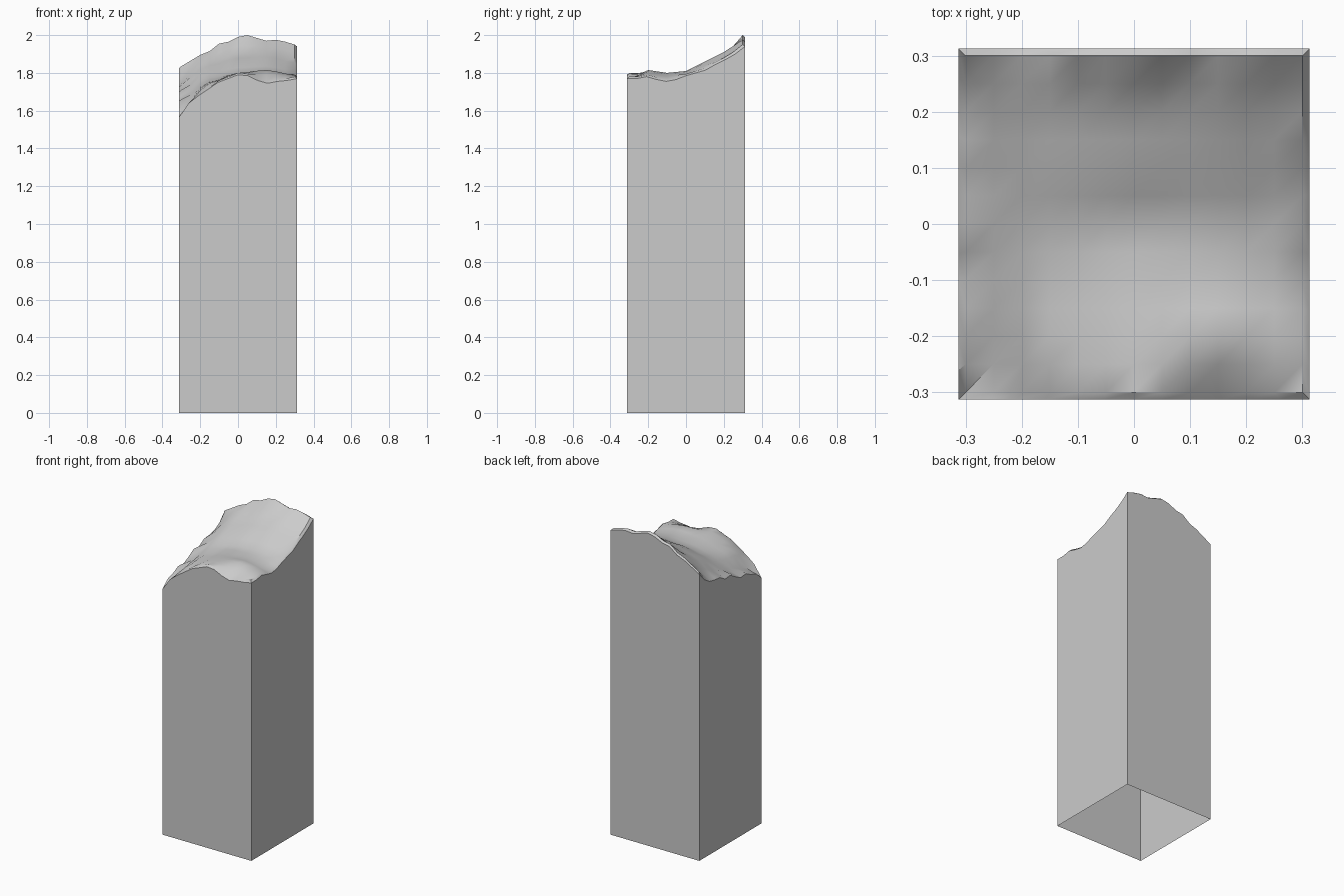
import bpy, bmesh, math

if "Cube" in bpy.data.objects:
    bpy.data.objects.remove(bpy.data.objects["Cube"])

# Broken rims, sampled every 0.05 from -0.3 to 0.3
FRONT = [1.575, 1.65, 1.69, 1.725, 1.76, 1.78, 1.80, 1.795, 1.77, 1.755, 1.765, 1.77, 1.78]
BACK = [1.835, 1.865, 1.895, 1.915, 1.955, 1.965, 1.99, 2.0, 1.985, 1.97, 1.975, 1.965, 1.95]
LEFT = [1.575, 1.62, 1.635, 1.66, 1.655, 1.68, 1.71, 1.705, 1.735, 1.74, 1.75, 1.78, 1.835]
RIGHT = [1.78, 1.78, 1.79, 1.775, 1.765, 1.775, 1.795, 1.81, 1.825, 1.855, 1.88, 1.91, 1.95]

# Fractured surface heights: rows run front to back, columns left to right
SURFACE = [
    [1.575, 1.74, 1.80, 1.765, 1.78],
    [1.62, 1.75, 1.80, 1.815, 1.79],
    [1.66, 1.755, 1.795, 1.80, 1.775],
    [1.70, 1.775, 1.80, 1.81, 1.79],
    [1.735, 1.82, 1.855, 1.86, 1.83],
    [1.78, 1.86, 1.90, 1.91, 1.875],
    [1.835, 1.925, 1.985, 1.975, 1.95],
]
N = 12
INNER, OUTER, DROP = 0.30, 0.3125, 0.01


def surface(i, j):
    u, v = i / 3, j / 2
    a, b = min(int(u), 3), min(int(v), 5)
    fu, fv = u - a, v - b
    fu = fu * fu * (3 - 2 * fu)
    low = SURFACE[b][a] * (1 - fu) + SURFACE[b][a + 1] * fu
    high = SURFACE[b + 1][a] * (1 - fu) + SURFACE[b + 1][a + 1] * fu
    return low * (1 - fv) + high * fv


def height(i, j):
    if j == 0:
        return FRONT[i]
    if j == N:
        return BACK[i]
    if i == 0:
        return LEFT[j]
    if i == N:
        return RIGHT[j]
    return surface(i, j)


bm = bmesh.new()

# Fractured top
grid = [[bm.verts.new((-INNER + 0.05 * i, -INNER + 0.05 * j, height(i, j)))
         for i in range(N + 1)] for j in range(N + 1)]
for j in range(N):
    for i in range(N):
        a, b, c, d = grid[j][i], grid[j][i + 1], grid[j + 1][i + 1], grid[j + 1][i]
        bm.faces.new((a, b, c))
        bm.faces.new((a, c, d))

# Chamfered rim and the four walls, open underneath
loop = ([grid[0][i] for i in range(N)] + [grid[j][N] for j in range(N)]
        + [grid[N][i] for i in range(N, 0, -1)] + [grid[j][0] for j in range(N, 0, -1)])
s = OUTER / INNER
rim = [bm.verts.new((v.co.x * s, v.co.y * s, v.co.z - DROP)) for v in loop]
base = [bm.verts.new((v.co.x, v.co.y, 0)) for v in rim]
count = len(loop)
for k in range(count):
    n = (k + 1) % count
    bm.faces.new((rim[k], rim[n], loop[n], loop[k]))
    bm.faces.new((base[k], base[n], rim[n], rim[k]))

mesh = bpy.data.meshes.new("broken_pillar")
bm.to_mesh(mesh)
bm.free()
pillar = bpy.data.objects.new("broken_pillar", mesh)
bpy.context.collection.objects.link(pillar)
bpy.context.view_layer.objects.active = pillar
pillar.select_set(True)
bpy.ops.object.shade_smooth_by_angle(angle=math.radians(35))
